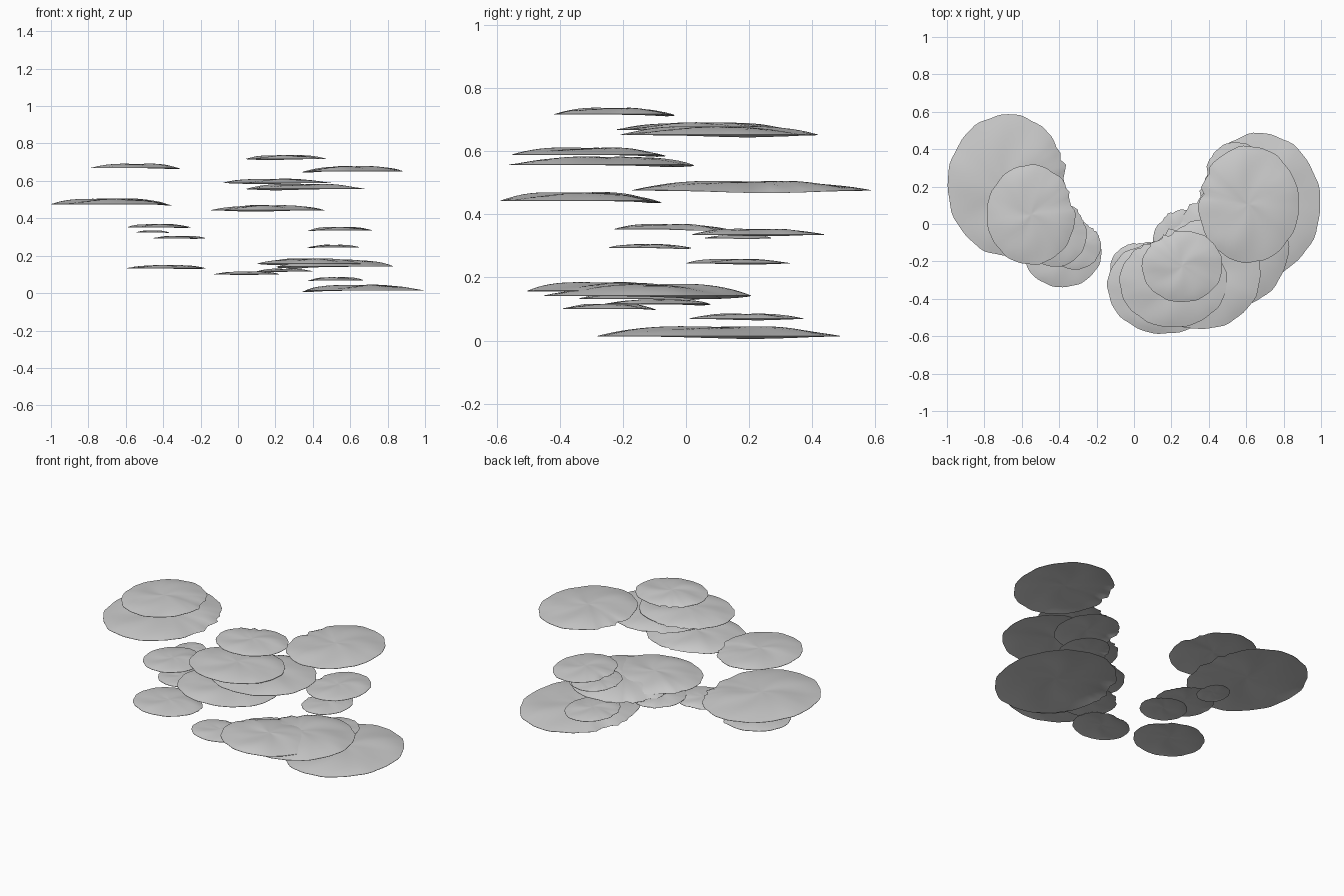
import bpy, bmesh, math, random

if "Cube" in bpy.data.objects:
    bpy.data.objects.remove(bpy.data.objects["Cube"])

random.seed(4)
TRUNK = (0.0, 0.3)      # axis of the absent trunk the shelves grow from
SEG, RINGS = 64, 12

# x min, x max, y min, y max, rim z, peak z of each shelf
SHELVES = [
    (-0.79, -0.31, -0.22, 0.32, 0.670, 0.694),
    (0.34, 0.885, -0.21, 0.42, 0.653, 0.682),
    (0.04, 0.475, -0.42, -0.03, 0.718, 0.740),
    (-0.08, 0.50, -0.555, -0.06, 0.590, 0.614),
    (0.04, 0.68, -0.565, 0.03, 0.558, 0.586),
    (-0.145, 0.465, -0.59, -0.07, 0.444, 0.473),
    (-1.00, -0.345, -0.175, 0.59, 0.477, 0.509),
    (-0.59, -0.25, -0.23, 0.13, 0.354, 0.371),
    (-0.545, -0.365, 0.06, 0.27, 0.326, 0.336),
    (0.37, 0.72, 0.02, 0.44, 0.337, 0.356),
    (-0.455, -0.175, -0.245, 0.02, 0.295, 0.307),
    (0.37, 0.65, 0.00, 0.33, 0.246, 0.260),
    (-0.595, -0.17, -0.34, 0.05, 0.134, 0.152),
    (-0.13, 0.22, -0.39, -0.09, 0.102, 0.118),
    (0.10, 0.68, -0.505, 0.02, 0.158, 0.188),
    (0.20, 0.83, -0.45, 0.21, 0.143, 0.183),
    (0.10, 0.40, -0.26, 0.08, 0.117, 0.132),
    (0.37, 0.67, 0.01, 0.375, 0.070, 0.087),
    (0.34, 1.00, -0.285, 0.49, 0.015, 0.048),
]


def shelf(index, x0, x1, y0, y1, z0, z1):
    cx, cy, a, b = (x0 + x1) / 2, (y0 + y1) / 2, (x1 - x0) / 2, (y1 - y0) / 2
    inward = math.atan2(TRUNK[1] - cy, TRUNK[0] - cx)
    h = z1 - z0
    p = [random.uniform(0, 6.28) for _ in range(4)]
    bm = bmesh.new()

    # scalloped outline, more ragged where it met the trunk
    outline = []
    for i in range(SEG):
        t = math.tau * i / SEG
        r = 0.99 + 0.008 * math.sin(9 * t + p[0]) + 0.006 * math.sin(17 * t + p[1])
        near = max(0.0, math.cos(t - inward)) ** 6
        outline.append((t, r - near * random.uniform(0, 0.10), near))

    def height(f, t, near):
        dome = (1 - f ** 3) * 0.85
        wave = f * (1 - f ** 4) * (0.2 * math.sin(3 * t + p[2]) + 0.13 * math.sin(5 * t + p[3] + 4 * f))
        return h * (dome + wave - 0.3 * near * f ** 6)

    def skin(scale, drop):
        centre = bm.verts.new((cx, cy, z0 + height(0, 0, 0) * scale - drop))
        rings = []
        for k in range(1, RINGS + 1):
            f = k / RINGS
            rings.append([bm.verts.new((cx + a * r * f * math.cos(t), cy + b * r * f * math.sin(t),
                                        z0 + height(f, t, n) * scale - drop))
                          for t, r, n in outline])
        for i in range(SEG):
            j = (i + 1) % SEG
            bm.faces.new((centre, rings[0][i], rings[0][j]))
            for u, v in zip(rings, rings[1:]):
                bm.faces.new((u[i], v[i], v[j], u[j]))
        return rings[-1]

    # domed cap, hollowed underside, thin rim
    top, under = skin(1.0, 0.0), skin(0.75, 0.002)
    for i in range(SEG):
        j = (i + 1) % SEG
        bm.faces.new((top[i], under[i], under[j], top[j]))
    bmesh.ops.recalc_face_normals(bm, faces=bm.faces)

    me = bpy.data.meshes.new("fungus_shelf")
    bm.to_mesh(me)
    bm.free()
    ob = bpy.data.objects.new(f"fungus_shelf_{index:02d}", me)
    bpy.context.collection.objects.link(ob)
    bpy.ops.object.select_all(action='DESELECT')
    ob.select_set(True)
    bpy.context.view_layer.objects.active = ob
    bpy.ops.object.shade_smooth_by_angle(angle=math.radians(40))


for n, row in enumerate(SHELVES, 1):
    shelf(n, *row)
